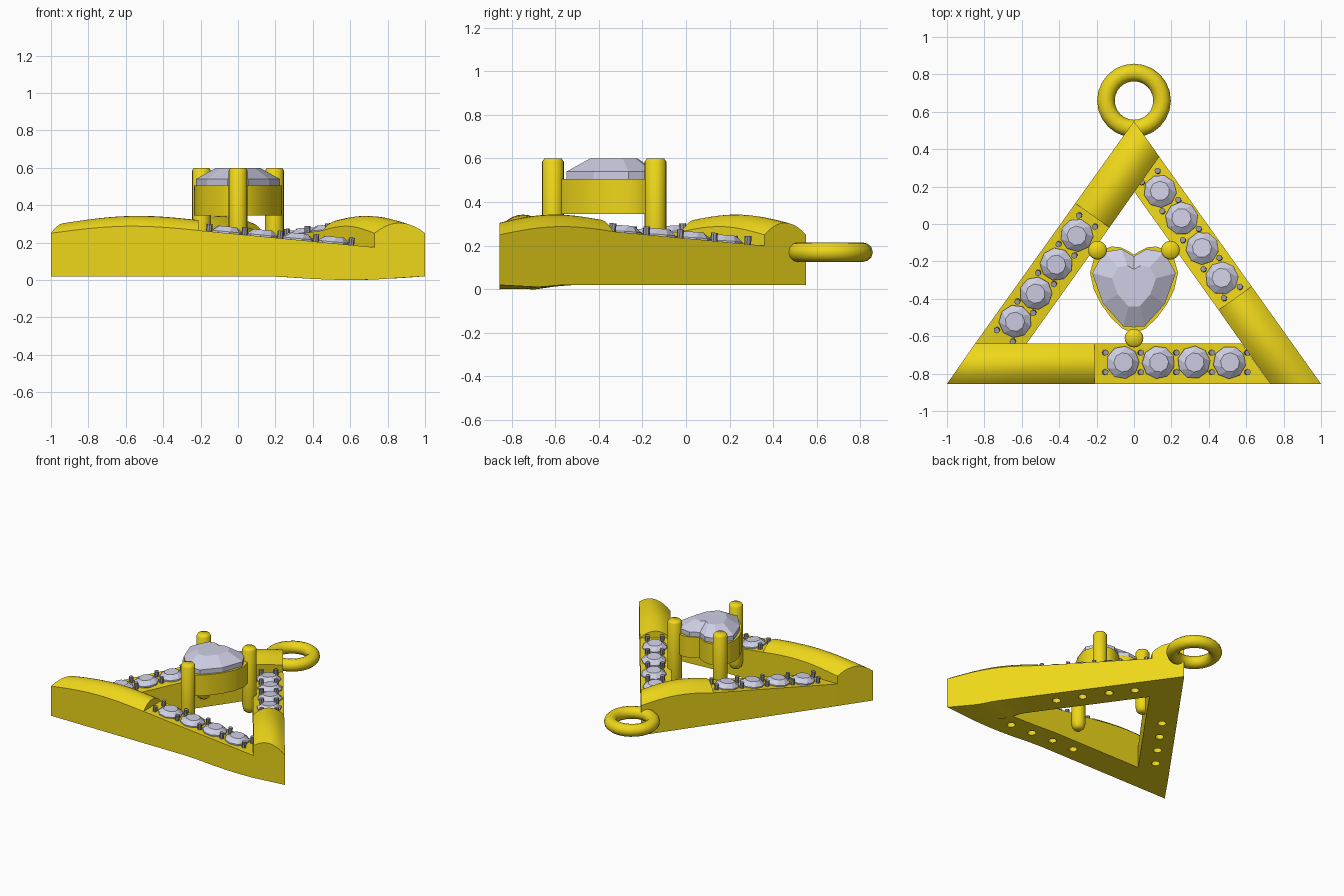
import bpy, bmesh, math
from mathutils import Vector, Matrix

if "Cube" in bpy.data.objects:
    bpy.data.objects.remove(bpy.data.objects["Cube"])


def material(name, rgb):
    m = bpy.data.materials.new(name)
    m.diffuse_color = (*rgb, 1)
    m.use_nodes = True
    m.node_tree.nodes["Principled BSDF"].inputs["Base Color"].default_value = m.diffuse_color
    return m


GOLD = material("gold", (0.86, 0.68, 0.01))
STONE = material("stone", (0.62, 0.62, 0.78))
BEAD = material("bead", (0.33, 0.33, 0.38))


def finish(bm, name, mat, smooth=None):
    bmesh.ops.recalc_face_normals(bm, faces=bm.faces)
    me = bpy.data.meshes.new(name)
    bm.to_mesh(me)
    bm.free()
    me.materials.append(mat)
    ob = bpy.data.objects.new(name, me)
    bpy.context.collection.objects.link(ob)
    if smooth:
        sharpen(ob, smooth)
    return ob


def sharpen(ob, deg):
    ob.data.shade_smooth()
    ob.data.set_sharp_from_angle(angle=math.radians(deg))


def cylinder(bm, r, depth, matrix, n=16):
    bmesh.ops.create_cone(bm, cap_ends=True, segments=n, radius1=r, radius2=r,
                          depth=depth, matrix=matrix)


def skin(bm, rings, closed=False, cap=True):
    """Bridge a stack of equal-length point rings."""
    vs = [[bm.verts.new(p) for p in ring] for ring in rings]
    n = len(vs[0])
    pairs = list(zip(vs, vs[1:])) + ([(vs[-1], vs[0])] if closed else [])
    for a, b in pairs:
        for i in range(n):
            j = (i + 1) % n
            bm.faces.new((a[i], a[j], b[j], b[i]))
    if cap and not closed:
        bm.faces.new(vs[0])
        bm.faces.new(vs[-1])
    bmesh.ops.remove_doubles(bm, verts=bm.verts, dist=1e-5)


def underside(p):
    ramp = min(1, max(0, (-0.58 - p.y) / 0.1))
    x = min(1, max(0, (p.x - 0.2) / 0.8))
    return 0.02 - 0.02 * ramp * math.sin(math.pi * x)


def bar(name, S, I, E1, E2, dome, end_z, stones):
    """Frame side: crowned dome first, then a flat sloping stone channel."""
    S, I, E1, E2 = map(Vector, (S, I, E1, E2))
    d = (E1 - S).normalized()
    across = E2 - E1
    across -= d * across.dot(d)
    C = S + d * dome
    Ci = C + across
    floor_len = (E1 - C).length
    top_z = lambda v: 0.265 + (end_z - 0.265) * v
    N = 10
    rings = []

    def section(a, b, edge, crown):
        pts = []
        for k in range(N + 1):
            p, t = a.lerp(b, k / N), 2 * k / N - 1
            pts.append((p.x, p.y, edge + crown * (1 - t * t)))
        rings.append(pts + [(b.x, b.y, underside(b)), (a.x, a.y, underside(a))])

    for k in range(13):
        u = k / 12
        section(S.lerp(C, u), I.lerp(Ci, u),
                0.25 + 0.015 * u + 0.03 * math.sin(math.pi * u), 0.055)
    for k in range(9):
        u = k / 8
        section(C.lerp(E1, u), Ci.lerp(E2, u), top_z(u), 0)
    bm = bmesh.new()
    skin(bm, rings)
    bmesh.ops.dissolve_degenerate(bm, edges=bm.edges, dist=1e-5)
    ob = finish(bm, name, GOLD)

    # drilled holes below the stones
    bm = bmesh.new()
    for p in stones:
        cylinder(bm, 0.03, 0.5, Matrix.Translation((*p, 0.15)))
    cutter = finish(bm, name + "_cutter", GOLD)
    cutter.hide_render = True
    mod = ob.modifiers.new("holes", 'BOOLEAN')
    mod.operation, mod.solver, mod.object = 'DIFFERENCE', 'EXACT', cutter
    bpy.context.view_layer.objects.active = ob
    bpy.ops.object.modifier_apply(modifier="holes")
    bpy.data.objects.remove(cutter)
    sharpen(ob, 30)

    # stones and their holding beads, tilted with the channel
    X = Vector((d.x, d.y, (end_z - 0.265) / floor_len)).normalized()
    Y = Vector((across.x, across.y, 0)).normalized()
    basis = Matrix((X, Y, X.cross(Y))).transposed().to_4x4()

    def place(p):
        return Matrix.Translation((p.x, p.y, top_z((p - C).dot(d) / floor_len))) @ basis

    pts = [Vector(p) for p in stones]
    gems, beads = bmesh.new(), bmesh.new()
    for i, p in enumerate(pts):
        part = [[place(p) @ Matrix.Rotation(0.4 * i, 4, 'Z') @ Vector(
            (r * math.cos(a), r * math.sin(a), z))
            for a in [math.tau * (k + o) / 9 for k in range(9)]]
            for r, z, o in ((0.008, -0.06, 0), (0.088, -0.003, 0),
                            (0.088, 0.008, 0), (0.052, 0.036, 0.5))]
        skin(gems, part)
    step = (pts[-1] - pts[0]) / (len(pts) - 1)
    for i in range(len(pts) + 1):
        for side in (-0.052, 0.052):
            p = pts[0] + step * (i - 0.5) + Y.xy * side
            cylinder(beads, 0.016, 0.06, place(p) @ Matrix.Translation((0, 0, 0.01)), 8)
    finish(gems, name + "_stones", STONE)
    finish(beads, name + "_beads", BEAD, 40)


# three interlocking sides of the frame
bar("bottom_bar", (-1, -.855), (-.85, -.64), (.73, -.855), (.575, -.64), 0.79, 0.175,
    [(-.06, -.74), (.13, -.74), (.32, -.74), (.51, -.74)])
bar("right_bar", (1, -.855), (.73, -.855), (.135, .36), (0, .175), 0.64, 0.2,
    [(.47, -.29), (.365, -.13), (.255, .03), (.14, .175)])
bar("left_bar", (0, .55), (.135, .36), (-.85, -.64), (-.575, -.64), 0.54, 0.19,
    [(-.305, -.06), (-.415, -.215), (-.525, -.37), (-.635, -.52)])

# heart outline, mirrored about x = 0
half = [(.03, -.145), (.07, -.125), (.12, -.12), (.17, -.14), (.215, -.19), (.235, -.26),
        (.215, -.35), (.175, -.43), (.12, -.505), (.06, -.56)]
heart = [(0, -.165)] + half + [(0, -.585)] + [(-x, y) for x, y in reversed(half)]


def heart_ring(s, z, pts=heart):
    return [(x * s, -.32 + (y + .32) * s, z) for x, y in pts]


# heart seat
bm = bmesh.new()
skin(bm, [heart_ring(1, .345), heart_ring(1, .505), heart_ring(.88, .505),
          heart_ring(.88, .345)], closed=True)
finish(bm, "heart_seat", GOLD, 35)

# heart stone with coarse facets
bm = bmesh.new()
coarse = heart[::2]
skin(bm, [heart_ring(.05, .35, coarse), heart_ring(.95, .505, coarse),
          heart_ring(.95, .54, coarse), heart_ring(.5, .6, coarse)])
finish(bm, "heart_stone", STONE)

# heart prongs
for name, x, y in (("left_prong", -.195, -.14), ("right_prong", .195, -.14),
                   ("front_prong", 0, -.61)):
    bm = bmesh.new()
    skin(bm, [[(x + r * math.cos(math.tau * k / 20), y + r * math.sin(math.tau * k / 20), z)
               for k in range(20)]
              for r, z in ((.025, .1), (.042, .115), (.05, .15), (.05, .585), (.04, .6))])
    finish(bm, name, GOLD, 60)

# hanging ring
bm = bmesh.new()
skin(bm, [[((.15 + .047 * math.cos(b)) * math.cos(a),
            .66 + (.15 + .047 * math.cos(b)) * math.sin(a), .17 + .045 * math.sin(b))
           for b in [math.tau * j / 12 for j in range(12)]]
          for a in [math.tau * i / 24 for i in range(24)]], closed=True)
finish(bm, "hanging_ring", GOLD, 60)
